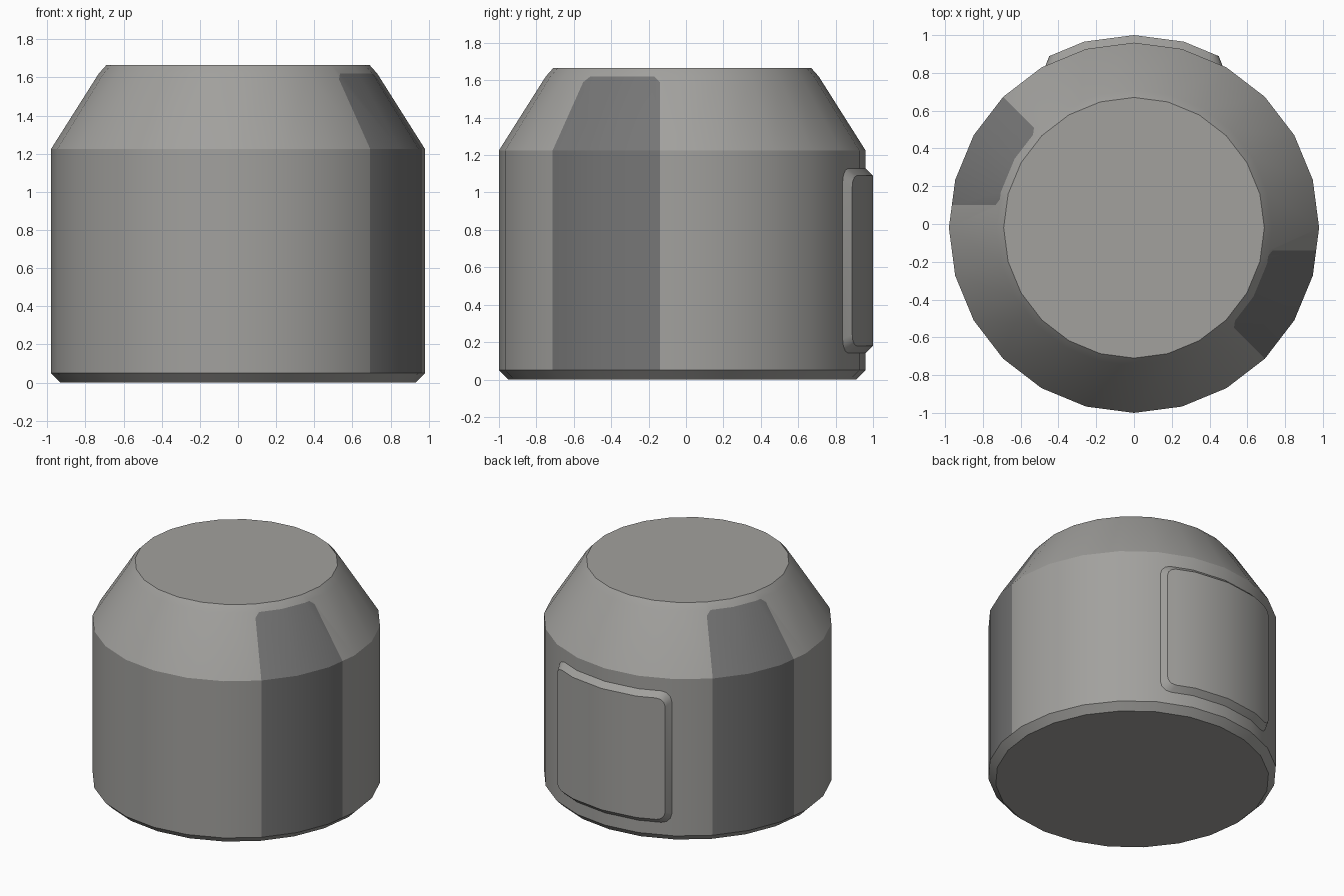
import bpy, bmesh, math
from mathutils import Vector

if "Cube" in bpy.data.objects:
    bpy.data.objects.remove(bpy.data.objects["Cube"])

SIDES, R, CY = 24, 0.98, -0.02
STEP = 2 * math.pi / SIDES


def material(name, col):
    m = bpy.data.materials.new(name)
    m.diffuse_color = (*col, 1)
    m.use_nodes = True
    m.node_tree.nodes["Principled BSDF"].inputs["Base Color"].default_value = m.diffuse_color
    return m


light = material("light grey", (0.36, 0.355, 0.34))
dark = material("dark grey", (0.18, 0.18, 0.18))


def finish(name, bm, mats):
    bmesh.ops.recalc_face_normals(bm, faces=bm.faces)
    me = bpy.data.meshes.new(name)
    bm.to_mesh(me)
    bm.free()
    ob = bpy.data.objects.new(name, me)
    ob.location.y = CY
    bpy.context.collection.objects.link(ob)
    for m in mats:
        me.materials.append(m)
    bpy.ops.object.select_all(action='DESELECT')
    ob.select_set(True)
    bpy.context.view_layer.objects.active = ob
    bpy.ops.object.shade_smooth_by_angle(angle=math.radians(25))
    return ob


# Body: lathed profile with bottom chamfer, shoulder cone and top chamfer
Z0, ZS, ZT = 0.05, 1.225, 1.62
profile = [(0.93, 0), (R, Z0), (R, ZS), (0.73, ZT), (0.69, 1.665)]
bm = bmesh.new()
rings = [[bm.verts.new((r * math.cos(i * STEP), r * math.sin(i * STEP), z))
          for i in range(SIDES)] for r, z in profile]
for a, b in zip(rings, rings[1:]):
    for i in range(SIDES):
        j = (i + 1) % SIDES
        bm.faces.new((a[i], a[j], b[j], b[i]))
bm.faces.new(rings[0][::-1])
bm.faces.new(rings[-1])


def cut(rule, co, no):
    faces = [f for f in bm.faces if rule(f.calc_center_median())]
    edges = {e for f in faces for e in f.edges}
    verts = {v for f in faces for v in f.verts}
    bmesh.ops.bisect_plane(bm, geom=[*verts, *edges, *faces], dist=1e-5,
                           plane_co=co, plane_no=no)


# Dark side patches, one on each side, with clipped upper corners
EDGE, CLIP = -0.12, 0.03
for s in (1, -1):
    cut(lambda c: s * c.x > 0 and -0.2 < s * c.y < 0 and Z0 < c.z < ZT,
        (0, s * EDGE, 0), (0, s, 0))
    cut(lambda c: s * c.x > 0 and -0.25 < s * c.y < EDGE and ZS < c.z < ZT,
        (0, s * EDGE, ZT - CLIP), Vector((0, s, 1)).normalized())
    q = s / math.sqrt(2)
    cut(lambda c: s * c.x > 0 and 0 < q * (c.x + c.y) < 0.17
        and s * c.y < EDGE and ZS < c.z < ZT,
        (0, 0, ZT - CLIP), Vector((-q, -q, 1)).normalized())
    for f in bm.faces:
        c = f.calc_center_median()
        t = q * (c.x + c.y)
        if (s * c.x > 0 and s * c.y < EDGE and t > 0 and Z0 < c.z < ZT
                and s * c.y + c.z < EDGE + ZT - CLIP and c.z - t < ZT - CLIP):
            f.material_index = 1
finish("body", bm, [light, dark])


# Back panel: raised plate wrapped on the body, rounded corners, bevelled rim
def wrap(bm, a, radius, z):
    off = a % STEP - STEP / 2
    r = radius * math.cos(STEP / 2) / math.cos(off)
    return bm.verts.new((r * math.sin(a), r * math.cos(a), z))


def columns(half, corner, zlo, zhi):
    """(angle, low z, high z) columns of a rounded rectangle."""
    right = []
    for k in range(4):
        p = k * math.pi / 6
        inset = corner * (1 - math.sin(p))
        right.append((half - corner * (1 - math.cos(p)) / R, zlo + inset, zhi - inset))
    # from full width at p=0 inwards
    right = right + [(STEP, zlo, zhi)]
    left = [(-a, l, h) for a, l, h in right]
    return left + [(0, zlo, zhi)] + right[::-1]


bm = bmesh.new()
outer = columns(math.radians(28.8), 0.075, 0.14, 1.13)
inner = columns(math.radians(26.3), 0.06, 0.18, 1.09)
lo_o = [wrap(bm, a, R - 0.002, l) for a, l, h in outer]
hi_o = [wrap(bm, a, R - 0.002, h) for a, l, h in outer]
lo_i = [wrap(bm, a, 1.02, l) for a, l, h in inner]
hi_i = [wrap(bm, a, 1.02, h) for a, l, h in inner]
for i in range(len(inner) - 1):
    bm.faces.new((lo_i[i], lo_i[i + 1], hi_i[i + 1], hi_i[i]))
    bm.faces.new((lo_o[i], lo_o[i + 1], lo_i[i + 1], lo_i[i]))
    bm.faces.new((hi_i[i], hi_i[i + 1], hi_o[i + 1], hi_o[i]))
    bm.faces.new((lo_o[i + 1], lo_o[i], hi_o[i], hi_o[i + 1]))
for i in (0, -1):
    bm.faces.new((lo_o[i], lo_i[i], hi_i[i], hi_o[i]))
finish("back_panel", bm, [light])
